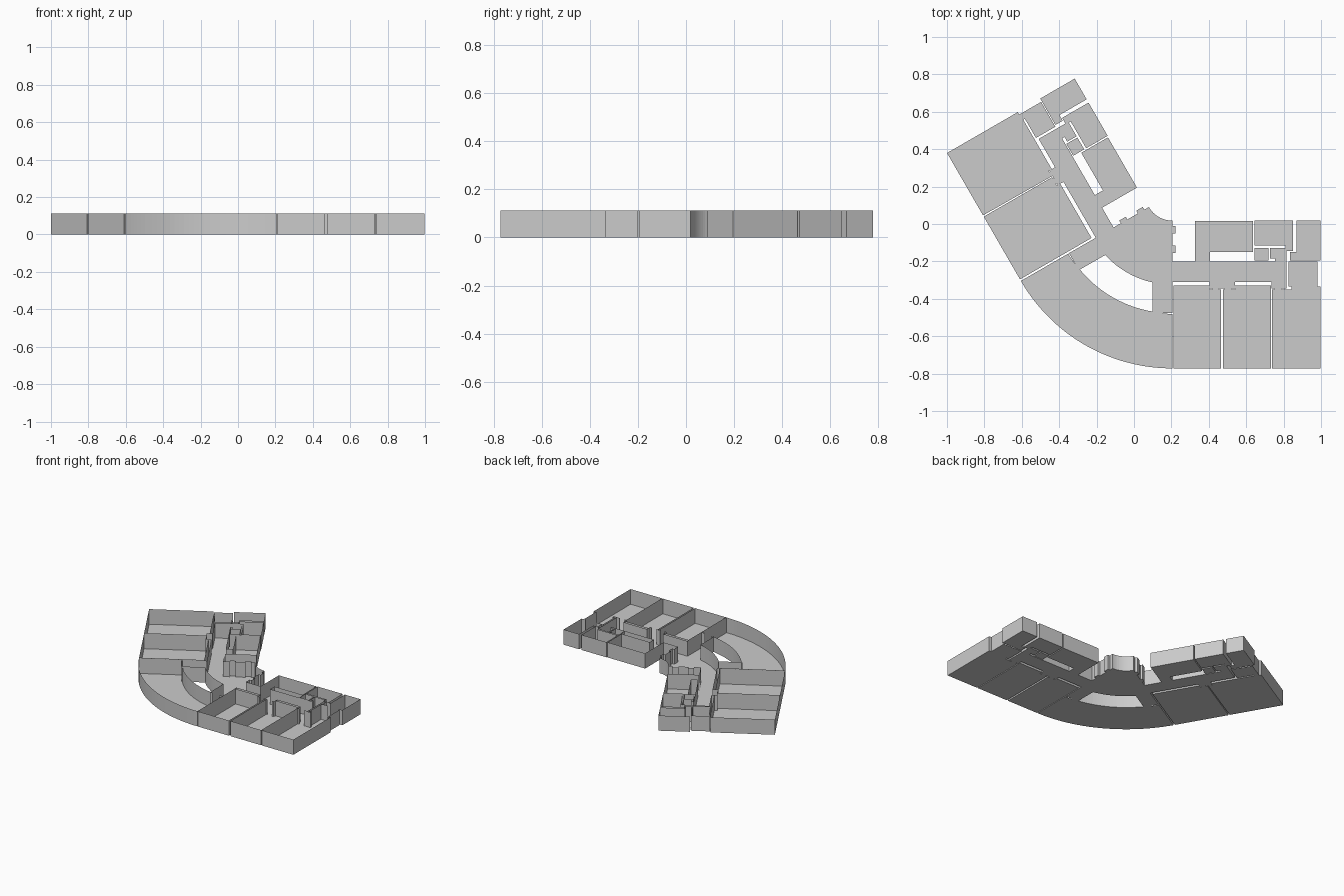
import bpy, bmesh, math

if "Cube" in bpy.data.objects:
    bpy.data.objects.remove(bpy.data.objects["Cube"])

H = 0.113                      # wall height
CX, CY = 0.205, 0.163          # centre of the curved part, mirror axis at 60 degrees
E, B, T = 0.998, -0.772, 0.018  # wing end, outer side, inner side
C60, S60 = 0.5, math.sqrt(3) / 2


def mirror(p):
    u, v = p[0] - CX, p[1] - CY
    return (CX - C60 * u + S60 * v, CY + S60 * u + C60 * v)


def arc(r, a0, a1, n):
    return [(CX + r * math.cos(math.radians(a0 + (a1 - a0) * i / n)),
             CY + r * math.sin(math.radians(a0 + (a1 - a0) * i / n))) for i in range(n + 1)]


# Open wall spans (doorways) in wing coordinates: x0, x1, y0, y1
COMMON = [(.33, .40, -.205, -.195), (.757, .812, -.205, -.195),
          (.12, .18, -.485, -.47), (.885, .965, -.205, -.19)]
RIGHT = COMMON + [(.42, .455, -.347, -.343), (.485, .525, -.347, -.343), (.75, .79, -.347, -.343),
                  (.85, .97, -.352, -.34)]
LEFT = COMMON + [(.562, .592, -.347, -.343), (.607, .634, -.347, -.343), (.945, .98, -.352, -.315)]


def is_open(m):
    def hit(p, doors):
        return any(a <= p[0] <= b and c <= p[1] <= d for a, b, c, d in doors)
    return hit(m, RIGHT) or hit(mirror(m), LEFT)


def room(name, pts, left=False):
    """Floor polygon plus thin upright walls, open on top and at doorways."""
    if left:
        pts = [mirror(p) for p in pts]
    bm = bmesh.new()
    lo = [bm.verts.new((x, y, 0)) for x, y in pts]
    hi = [bm.verts.new((x, y, H)) for x, y in pts]
    f = bm.faces.new(lo)
    n = len(pts)
    for i in range(n):
        j = (i + 1) % n
        mid = ((pts[i][0] + pts[j][0]) / 2, (pts[i][1] + pts[j][1]) / 2)
        if not is_open(mid):
            bm.faces.new((lo[i], lo[j], hi[j], hi[i]))
    bmesh.ops.delete(bm, geom=[v for v in bm.verts if not v.link_faces], context='VERTS')
    bmesh.ops.triangulate(bm, faces=[f])
    bmesh.ops.recalc_face_normals(bm, faces=bm.faces)
    me = bpy.data.meshes.new(name)
    bm.to_mesh(me)
    bm.free()
    bpy.context.collection.objects.link(bpy.data.objects.new(name, me))


def tab(a, b):
    """Short doorway projecting from a room into the corridor."""
    return [(a, -.35), (a, -.345), (b, -.345), (b, -.35)]


def gap(a, b):
    return [(a, -.345), (b, -.345)]


# Central hall with both corridors
front = [(CX, T), (CX, -.01), (.222, -.01), (.222, -.05), (CX, -.05), (CX, -.115),
         (.222, -.115), (.222, -.155), (CX, -.155), (CX, -.2), (.325, -.2), (.405, -.2),
         (.755, -.2), (.815, -.2)]
jamb = [(CX, -.31), (CX, -.475), (.18, -.475), (.12, -.475), (.1, -.475)]
right = front + [(.815, -.345)] + gap(.79, .75) + [(.735, -.345), (.735, -.31), (.54, -.31),
        (.54, -.345)] + gap(.525, .485) + gap(.455, .42) + [(.405, -.345), (.405, -.31)] + jamb
left = front + [(.815, -.31), (.64, -.31), (.64, -.345)] + gap(.634, .607) + gap(.592, .562) \
       + [(.55, -.345), (.55, -.31)] + jamb
inner = arc(.487, 257.5, 222.5, 16)
room("hall", right + inner + [mirror(p) for p in reversed(left)] + arc(.145, 210, 270, 12)[1:-1])

# Curved outer gallery, with doorways to the hall at both ends
ends = [(CX, -.48), (.18, -.48), (.12, -.473)]
room("curved_gallery", arc(.935, 210, 270, 32) + ends + arc(.64, 261, 219, 20)
     + [mirror(p) for p in reversed(ends)])

# Large rooms on the right wing
room("right_room_1", [(.21, B), (.465, B), (.465, -.35)] + tab(.455, .42)
     + [(.405, -.35), (.405, -.33), (.21, -.33)])
room("right_room_2", [(.477, B), (.732, B), (.732, -.33), (.54, -.33), (.54, -.35)]
     + tab(.525, .485) + [(.477, -.35)])
room("right_room_3", [(.738, B), (E, B), (E, -.335), (.98, -.335), (.98, -.345), (.842, -.345),
                      (.842, -.35)] + tab(.79, .75) + [(.738, -.35)])
room("right_vestibule", [(.827, -.2), (.827, -.335), (.842, -.335), (.842, -.345), (.98, -.345),
                         (.98, -.2), (.97, -.2), (.88, -.2)])

# Large rooms on the left wing
room("left_room_1", [(.215, B), (.602, B), (.602, -.35)] + tab(.592, .562)
     + [(.55, -.35), (.55, -.33), (.215, -.33)], True)
room("left_room_2", [(.61, B), (E - .003, B), (E - .003, -.335), (.98, -.335), (.98, -.33), (.945, -.33),
                     (.64, -.33), (.64, -.35)] + tab(.634, .607), True)
room("left_vestibule", [(.827, -.2), (.827, -.32), (.945, -.32), (.945, -.33), (.98, -.33),
                        (.98, -.2), (.97, -.2), (.88, -.2)], True)

# Small inner rooms, the same on both wings
for side, m in (("right", False), ("left", True)):
    room(side + "_office", [(.327, T - .003), (.327, -.2), (.405, -.2), (.405, -.15),
                            (.637, -.15), (.637, T - .003)], m)
    room(side + "_store", [(.645, T), (.645, -.115), (.81, -.115), (.81, -.145), (.85, -.145),
                           (.85, T)], m)
    room(side + "_washroom_1", [(.645, -.127), (.645, -.195), (.718, -.195), (.718, -.127)], m)
    room(side + "_washroom_2", [(.726, -.127), (.726, -.185), (.755, -.185), (.755, -.2),
                                (.815, -.2), (.815, -.127)], m)
    room(side + "_end_room", [(.87, T), (.87, -.15), (.835, -.15), (.835, -.195), (.88, -.195),
                              (.97, -.195), (E, -.195), (E, T)], m)
